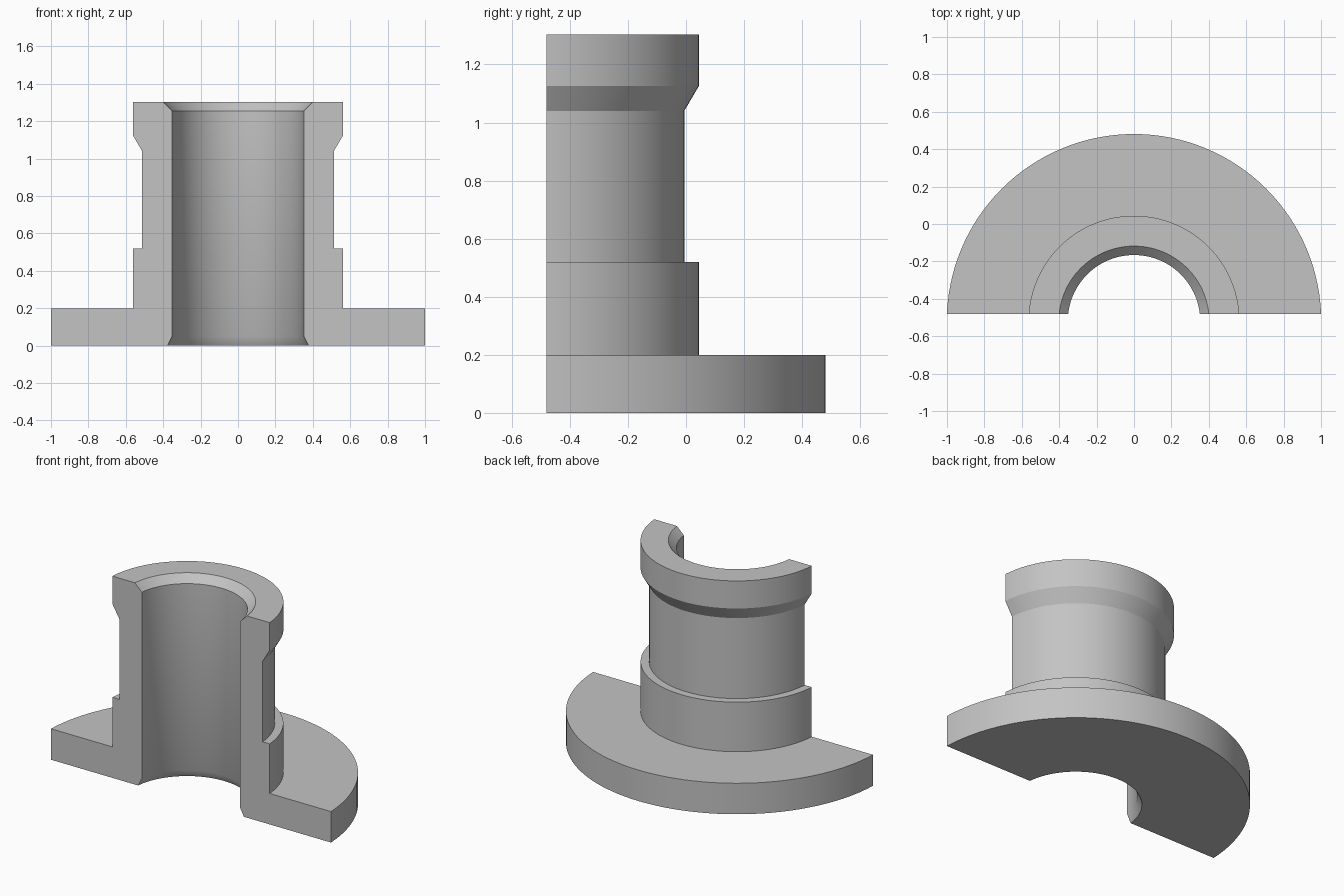
import bpy
import bmesh
import math

cube = bpy.data.objects.get("Cube")
if cube:
    bpy.data.objects.remove(cube, do_unlink=True)

AXIS_Y = -0.52   # axis of revolution
CUT_Y = -0.48    # plane of the flat front section

# Closed wall section as (radius, height)
profile = [
    (0.38, 0), (1.001, 0), (1.001, 0.2),              # flange
    (0.564, 0.2), (0.564, 0.52),                      # lower collar
    (0.514, 0.52), (0.514, 1.04),                     # neck
    (0.564, 1.125), (0.564, 1.303),                   # top rim
    (0.402, 1.303), (0.354, 1.255), (0.354, 0.05),    # chamfered bore
]

# Revolve the section
bm = bmesh.new()
verts = [bm.verts.new((r, AXIS_Y, z)) for r, z in profile]
edges = [bm.edges.new((a, b)) for a, b in zip(verts, verts[1:] + verts[:1])]
bmesh.ops.spin(bm, geom=verts + edges, cent=(0, AXIS_Y, 0), axis=(0, 0, 1),
               angle=math.tau, steps=128)
bmesh.ops.remove_doubles(bm, verts=bm.verts[:], dist=0.0001)

# Cut away the front and cap the two wall sections
bmesh.ops.bisect_plane(bm, geom=bm.verts[:] + bm.edges[:] + bm.faces[:],
                       plane_co=(0, CUT_Y, 0), plane_no=(0, 1, 0), clear_inner=True)
bmesh.ops.holes_fill(bm, edges=[e for e in bm.edges if e.is_boundary], sides=0)
bmesh.ops.recalc_face_normals(bm, faces=bm.faces[:])

mesh = bpy.data.meshes.new("half_flanged_bushing")
bm.to_mesh(mesh)
bm.free()
bushing = bpy.data.objects.new("half_flanged_bushing", mesh)
bpy.context.collection.objects.link(bushing)

# Plain grey
grey = bpy.data.materials.new("light grey")
grey.use_nodes = True
colour = (0.55, 0.55, 0.55, 1)
grey.diffuse_color = colour
grey.node_tree.nodes["Principled BSDF"].inputs["Base Color"].default_value = colour
mesh.materials.append(grey)

# Smooth walls, crisp rims
bpy.ops.object.select_all(action="DESELECT")
bushing.select_set(True)
bpy.context.view_layer.objects.active = bushing
bpy.ops.object.shade_smooth_by_angle(angle=math.radians(29))
